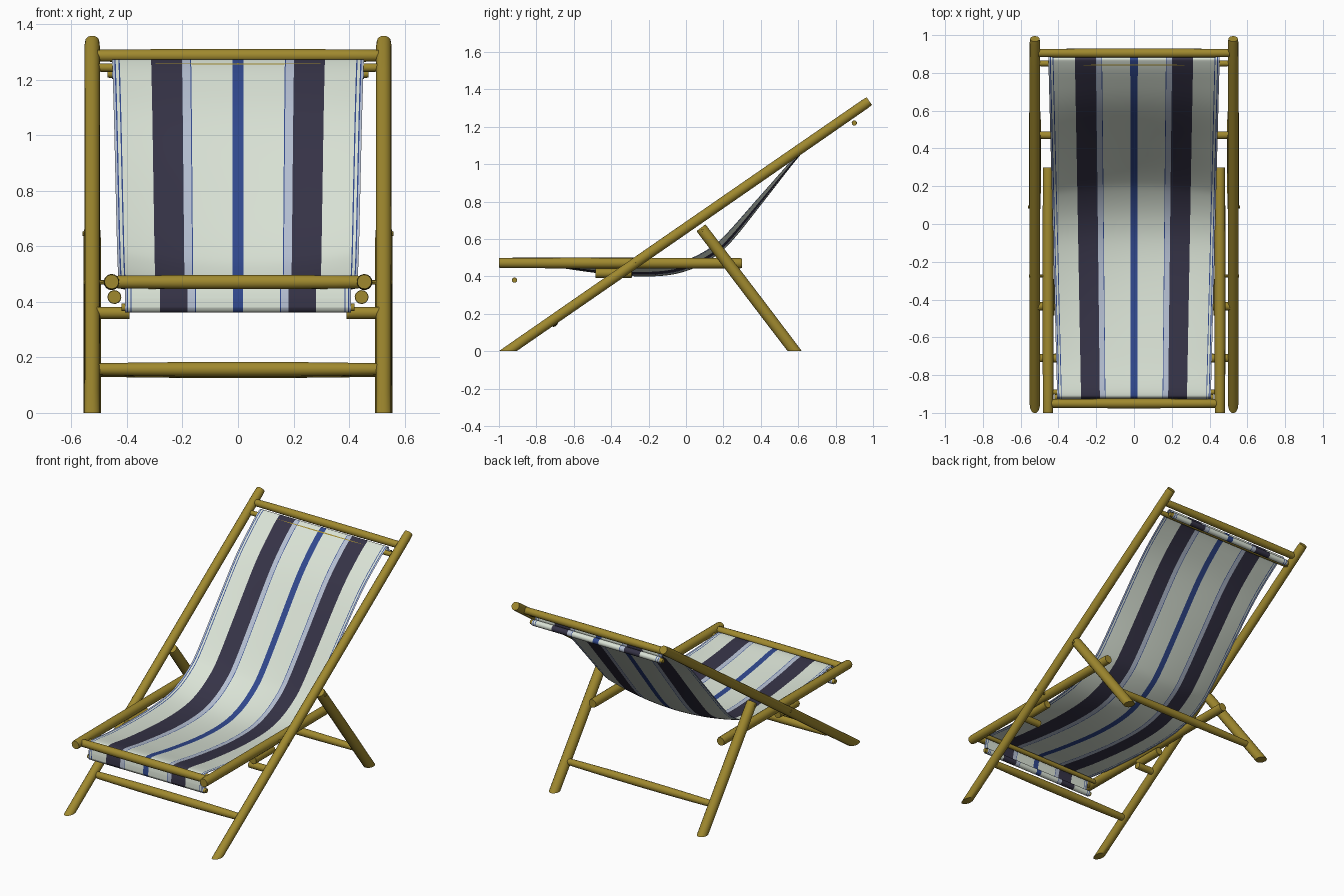
import bpy, bmesh, math
from mathutils import Vector

if "Cube" in bpy.data.objects:
    bpy.data.objects.remove(bpy.data.objects["Cube"])


def material(name, rgb):
    m = bpy.data.materials.new(name)
    m.diffuse_color = (*rgb, 1)
    m.use_nodes = True
    m.node_tree.nodes["Principled BSDF"].inputs["Base Color"].default_value = m.diffuse_color
    return m


WOOD = material("golden wood", (0.35, 0.25, 0.028))
CREAM = material("cream canvas", (0.70, 0.765, 0.67))
DARK = material("dark plum stripe", (0.036, 0.033, 0.062))
BLUE = material("blue stripe", (0.03, 0.065, 0.27))
PALE = material("pale blue stripe", (0.46, 0.52, 0.64))


def finish(name, bm, mats, angle=40):
    me = bpy.data.meshes.new(name)
    bm.to_mesh(me)
    bm.free()
    ob = bpy.data.objects.new(name, me)
    bpy.context.collection.objects.link(ob)
    for m in mats:
        me.materials.append(m)
    bpy.ops.object.select_all(action='DESELECT')
    ob.select_set(True)
    bpy.context.view_layer.objects.active = ob
    bpy.ops.object.shade_smooth_by_angle(angle=math.radians(angle))
    return ob


def rod(name, a, b, r, taper=0.0, floor_cut=False, sides=14):
    """Round pole from a to b, its ends thinner by the taper, optionally sawn flat at the floor."""
    a, b = Vector(a), Vector(b)
    axis = (b - a).normalized()
    side = axis.orthogonal().normalized()
    up = axis.cross(side)
    bm = bmesh.new()
    rings = []
    for t in (0, 0.01, 0.1, 0.3, 0.5, 0.7, 0.9, 0.99, 1):
        rr = r * (1 - taper * (2 * t - 1) ** 2) * (0.93 if t in (0, 1) else 1)
        rings.append([bm.verts.new(a.lerp(b, t) + rr * (side * math.cos(k) + up * math.sin(k)))
                      for k in (2 * math.pi * i / sides for i in range(sides))])
    for p, q in zip(rings, rings[1:]):
        for i in range(sides):
            j = (i + 1) % sides
            bm.faces.new((p[i], p[j], q[j], q[i]))
    bm.faces.new(rings[0][::-1])
    bm.faces.new(rings[-1])
    if floor_cut:
        cut = bmesh.ops.bisect_plane(bm, geom=bm.verts[:] + bm.edges[:] + bm.faces[:],
                                     plane_co=(0, 0, 0), plane_no=(0, 0, -1), clear_outer=True)
        edges = [e for e in cut["geom_cut"] if isinstance(e, bmesh.types.BMEdge)]
        bmesh.ops.contextual_create(bm, geom=edges)
    bmesh.ops.recalc_face_normals(bm, faces=bm.faces[:])
    return finish(name, bm, [WOOD])


def crossbar(name, half, y, z, r, taper=0.12):
    rod(name, (-half, y, z), (half, y, z), r, taper)


# Side frames, mirrored left and right
for s, tag in ((-1, "left"), (1, "right")):
    x = 0.525 * s
    rod(f"{tag}_main_rail", (x, -1.055, -0.07), (x, 0.98, 1.337), 0.0285, 0.04, True)
    rod(f"{tag}_rear_leg", (x, 0.08, 0.66), (x, 0.635, -0.07), 0.032, 0.04, True)
    rod(f"{tag}_seat_rail", (0.455 * s, -1.0, 0.472), (0.455 * s, 0.30, 0.47), 0.029, 0.05)
    rod(f"{tag}_rest_block", (0.445 * s, -0.485, 0.417), (0.445 * s, -0.29, 0.417), 0.025)
    rod(f"{tag}_rest_peg", (0.39 * s, -0.435, 0.36), (0.51 * s, -0.435, 0.36), 0.022)
    # Pivot pins
    rod(f"{tag}_leg_pin", (0.50 * s, 0.09, 0.645), (0.56 * s, 0.09, 0.645), 0.008, sides=8)
    rod(f"{tag}_seat_pin", (0.45 * s, -0.275, 0.47), (0.556 * s, -0.275, 0.47), 0.008, sides=8)

# Bars joining the two sides
crossbar("top_bar", 0.505, 0.905, 1.286, 0.0245)
crossbar("top_inner_bar", 0.505, 0.85, 1.243, 0.017)
crossbar("top_hem_dowel", 0.47, 0.90, 1.22, 0.014, 0)
crossbar("front_bar", 0.44, -0.95, 0.471, 0.026)
crossbar("front_inner_bar", 0.44, -0.89, 0.462, 0.015)
crossbar("front_hem_dowel", 0.42, -0.917, 0.38, 0.014, 0)
crossbar("front_stretcher", 0.505, -0.71, 0.157, 0.027, 0.2)
crossbar("rear_stretcher", 0.505, 0.47, 0.15, 0.025, 0.2)


def spline(pts, n=6):
    """Smooth curve through the points."""
    p = [Vector(q) for q in pts]
    p = [2 * p[0] - p[1]] + p + [2 * p[-1] - p[-2]]
    out = []
    for a, b, c, d in zip(p, p[1:], p[2:], p[3:]):
        for i in range(n):
            t = i / n
            out.append(0.5 * (2 * b + (c - a) * t + (2 * a - 5 * b + 4 * c - d) * t * t
                              + (3 * b - a - 3 * c + d) * t ** 3))
    return out + [p[-2]]


def hem(y, z, start, sweep, r=0.019, n=10):
    """Canvas loop around a dowel."""
    return [Vector((y + r * math.cos(k), z + r * math.sin(k)))
            for k in (math.radians(start + sweep * i / n) for i in range(n + 1))]


# Canvas sling: hem loop, seat, back, hem loop
sling = [(-0.935, 0.41), (-0.929, 0.44), (-0.919, 0.468), (-0.89, 0.481), (-0.7, 0.46),
         (-0.4, 0.447), (-0.15, 0.455), (0.0, 0.487), (0.13, 0.553), (0.22, 0.632),
         (0.4, 0.835), (0.61, 1.068), (0.77, 1.205), (0.855, 1.265), (0.878, 1.27),
         (0.886, 1.25)]
path = hem(-0.917, 0.38, 180, 360) + spline(sling) + hem(0.90, 1.22, 150, -360)

# Stripe boundaries as a share of the half width, with the colour inside each
stripes = [(0.044, 2), (0.21, 0), (0.372, 0), (0.38, 2), (0.445, 3), (0.57, 1), (0.69, 1),
           (0.82, 0), (0.94, 0), (0.95, 2), (0.972, 0), (0.982, 2), (1.0, 3)]
us = [-u for u, _ in reversed(stripes)] + [0] + [u for u, _ in stripes]
cols = [c for _, c in reversed(stripes)] + [c for _, c in stripes]
canvas_mats = [CREAM, DARK, BLUE, PALE]

bm = bmesh.new()
rows = []
for i, p in enumerate(path):
    y, z = p
    tan = (path[min(i + 1, len(path) - 1)] - path[max(i - 1, 0)]).normalized()
    f = min(max((y + 0.88) / 1.71, 0), 1)
    sag = 0.056 * max(math.sin(math.pi * f), 0) ** 1.5
    half = 0.407 + 0.046 * min(max((y + 0.9) / 1.75, 0), 1)
    rows.append([bm.verts.new((u * half, y + tan.y * sag * (1 - u * u),
                               z - tan.x * sag * (1 - u * u))) for u in us])
for lo, hi in zip(rows, rows[1:]):
    for j, c in enumerate(cols):
        face = bm.faces.new((lo[j], lo[j + 1], hi[j + 1], hi[j]))
        face.material_index = c
finish("canvas_sling", bm, canvas_mats, 60)
